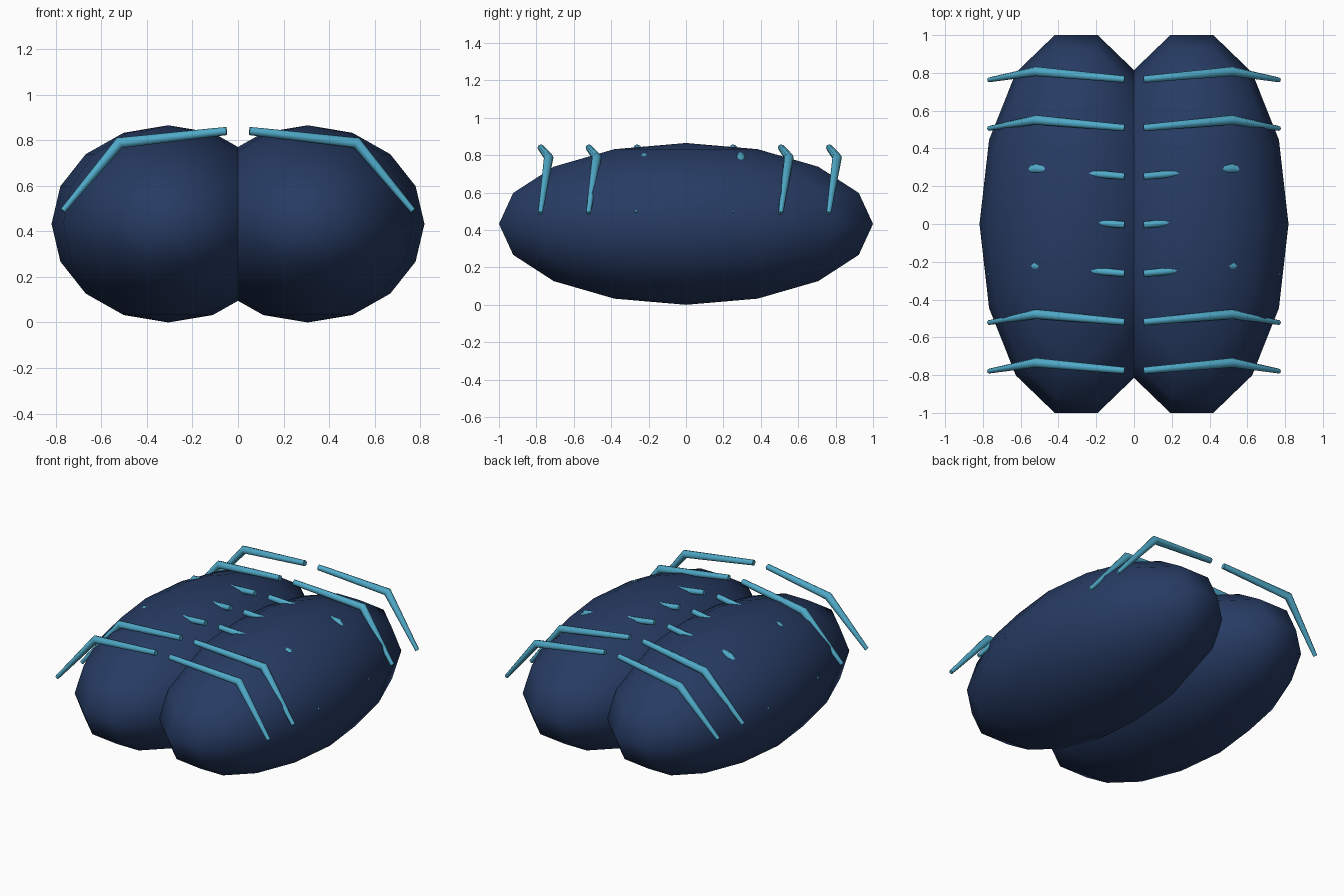
import bpy, bmesh, math
from mathutils import Matrix

if "Cube" in bpy.data.objects:
    bpy.data.objects.remove(bpy.data.objects["Cube"])


def material(name, rgb):
    m = bpy.data.materials.new(name)
    m.diffuse_color = (*rgb, 1)
    m.use_nodes = True
    m.node_tree.nodes["Principled BSDF"].inputs["Base Color"].default_value = m.diffuse_color
    return m


navy = material("navy", (0.020, 0.044, 0.125))
teal = material("teal", (0.080, 0.400, 0.580))

MID_Z = 0.4325


def lobe(name, x):
    """Long coarse ellipsoid with 14 segments and 8 rings."""
    bm = bmesh.new()
    bmesh.ops.create_uvsphere(bm, u_segments=14, v_segments=8, radius=1,
                              matrix=Matrix.Rotation(math.pi / 2, 4, 'Z'))
    bmesh.ops.scale(bm, vec=(0.512, 1.0257, MID_Z), verts=bm.verts)
    bmesh.ops.translate(bm, vec=(x, 0, MID_Z), verts=bm.verts)
    for f in bm.faces:
        f.smooth = True
    me = bpy.data.meshes.new(name)
    bm.to_mesh(me)
    bm.free()
    me.materials.append(navy)
    bpy.context.collection.objects.link(bpy.data.objects.new(name, me))


def rib(name, side, y):
    """Bent tapered rod: inner end, raised knee, thin outer end."""
    cu = bpy.data.curves.new(name, 'CURVE')
    cu.dimensions = '3D'
    cu.bevel_depth = 0.018
    cu.bevel_resolution = 2
    cu.use_fill_caps = True
    sp = cu.splines.new('POLY')
    sp.points.add(2)
    path = [((0.05, y, 0.84), 1.0),
            ((0.52, y + 0.042, 0.788), 1.4),
            ((0.768, y - 0.003, 0.49), 0.7)]
    for p, (co, r) in zip(sp.points, path):
        p.co = (side * co[0], co[1], co[2], 1)
        p.radius = r
    ob = bpy.data.objects.new(name, cu)
    bpy.context.collection.objects.link(ob)
    cu.materials.append(teal)
    bpy.ops.object.select_all(action='DESELECT')
    ob.select_set(True)
    bpy.context.view_layer.objects.active = ob
    bpy.ops.object.convert(target='MESH')
    bpy.ops.object.shade_smooth_by_angle(angle=math.radians(50))


# Two body lobes, and seven pairs of ribs over the top
for label, s in (("left", -1), ("right", 1)):
    lobe(label + "_lobe", s * 0.306)
    for i in range(-3, 4):
        rib(f"{label}_rib_{i + 4}", s, i * 0.257 - 0.005)
